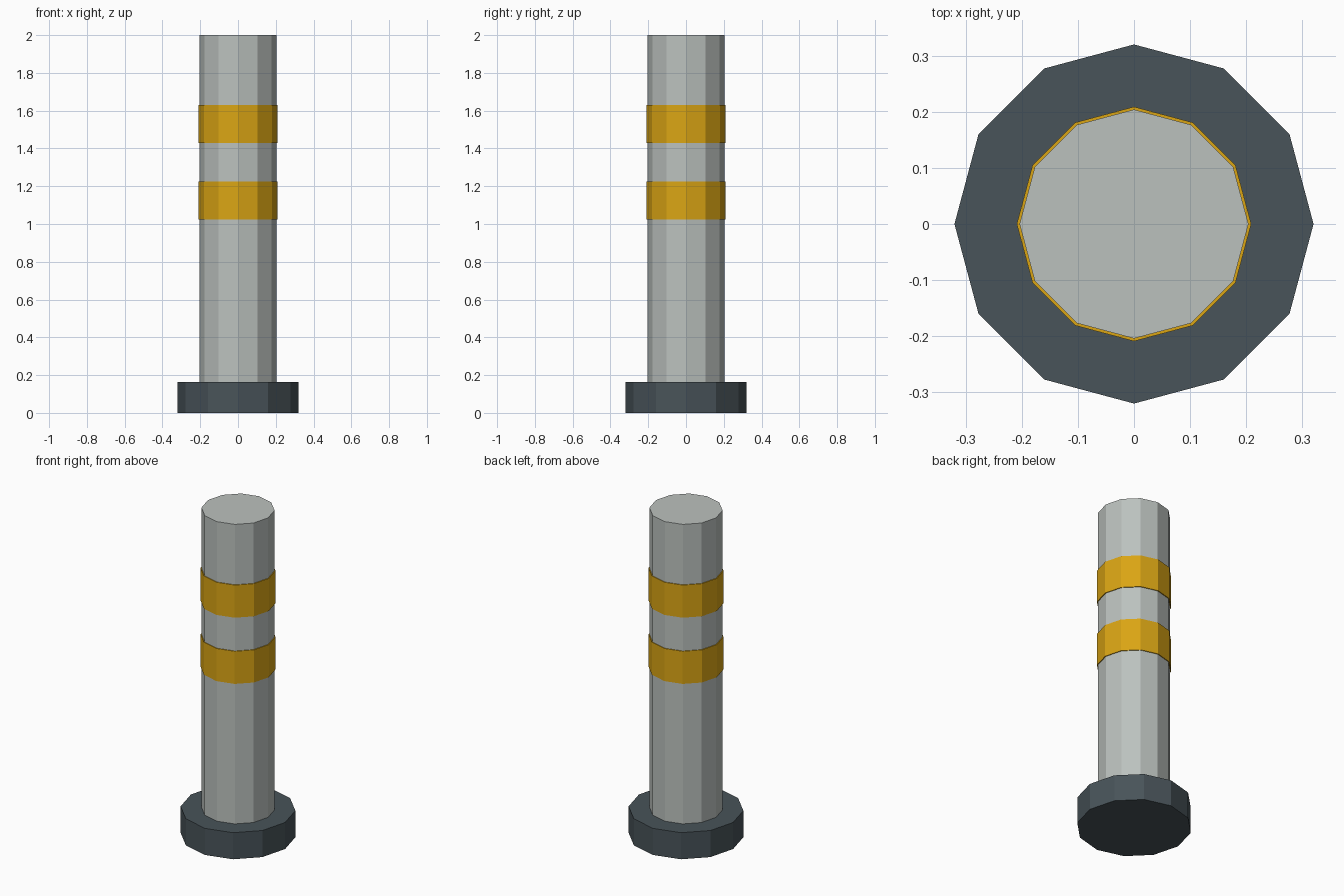
import bpy

if "Cube" in bpy.data.objects:
    bpy.data.objects.remove(bpy.data.objects["Cube"])

SIDES = 12


def material(name, rgb):
    m = bpy.data.materials.new(name)
    m.diffuse_color = (*rgb, 1.0)
    m.use_nodes = True
    m.node_tree.nodes["Principled BSDF"].inputs["Base Color"].default_value = m.diffuse_color
    return m


grey = material("light grey", (0.50, 0.535, 0.515))
yellow = material("amber yellow", (0.70, 0.375, 0.007))
dark = material("dark slate", (0.065, 0.087, 0.10))


def drum(name, radius, z0, z1, mat):
    # Flat-sided cylinder between two heights, corners on the x and y axes
    bpy.ops.mesh.primitive_cylinder_add(
        vertices=SIDES, radius=radius, depth=z1 - z0,
        location=(0, 0, (z0 + z1) / 2))
    ob = bpy.context.object
    ob.name = name
    ob.data.materials.append(mat)
    return ob


# Foot and post
drum("base", 0.32, 0.0, 0.163, dark)
drum("post", 0.204, 0.163, 2.0, grey)

# Two warning bands, standing slightly proud of the post
for name, z0 in (("lower_band", 1.024), ("upper_band", 1.43)):
    drum(name, 0.209, z0, z0 + 0.2, yellow)
